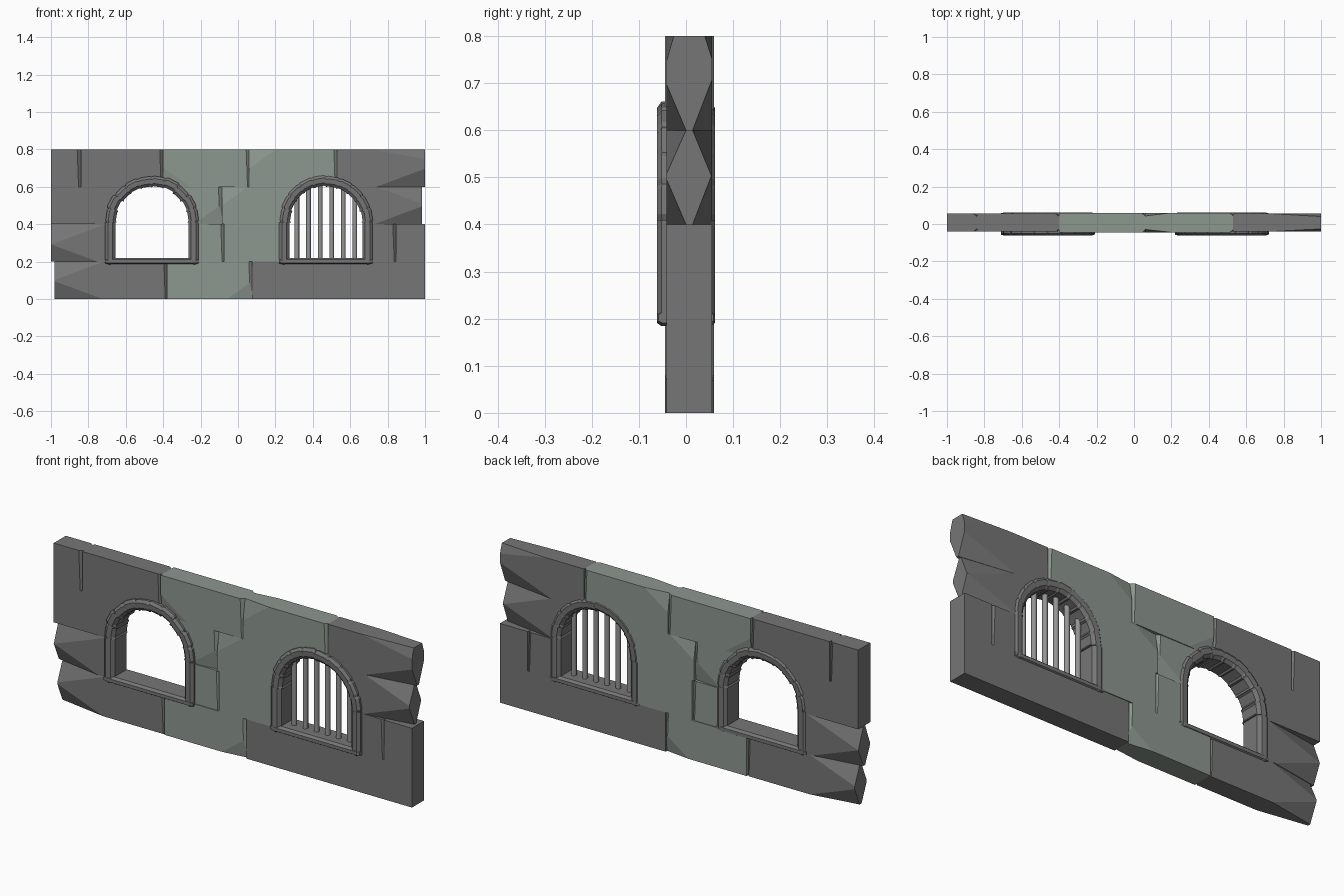
import bpy, bmesh, math, random
from mathutils import Vector

if "Cube" in bpy.data.objects:
    bpy.data.objects.remove(bpy.data.objects["Cube"])

random.seed(4)
WINDOWS = (-0.46, 0.47)      # window centre x
ARCH_Z, R_IN, R_OUT = 0.41, 0.195, 0.25
COURSE = 0.2                 # height of one course of stones


def material(name, c):
    m = bpy.data.materials.new(name)
    m.diffuse_color = (*c, 1)
    m.use_nodes = True
    m.node_tree.nodes["Principled BSDF"].inputs["Base Color"].default_value = m.diffuse_color
    return m


DARK = material("dark_stone", (0.18, 0.18, 0.18))
LIGHT = material("green_grey_stone", (0.27, 0.31, 0.28))
IRON = material("bar_grey", (0.3, 0.3, 0.3))


def finish(bm, name, mat):
    bmesh.ops.recalc_face_normals(bm, faces=bm.faces)
    me = bpy.data.meshes.new(name)
    bm.to_mesh(me)
    bm.free()
    me.materials.append(mat)
    ob = bpy.data.objects.new(name, me)
    bpy.context.collection.objects.link(ob)
    return ob


def loft(name, rings, mat):
    """Skin matching closed rings and cap both ends."""
    bm = bmesh.new()
    vs = [[bm.verts.new(p) for p in r] for r in rings]
    n = len(rings[0])
    for a, b in zip(vs, vs[1:]):
        for i in range(n):
            bm.faces.new((a[i], a[(i + 1) % n], b[(i + 1) % n], b[i]))
    bm.faces.new(vs[0])
    bm.faces.new(vs[-1])
    return finish(bm, name, mat)


def stone(x0, x1, z0, mat, cuts, bulge):
    """Block whose front and back corners are chipped by slanted planes.
    Each cut: x side, z side, length in x, length in z, depth in y."""
    bm = bmesh.new()
    bmesh.ops.create_cube(bm, size=1)
    size = Vector((x1 - x0, 0.096 + 2 * bulge, COURSE))
    mid = Vector(((x0 + x1) / 2, 0.007, z0 + COURSE / 2))
    for v in bm.verts:
        v.co = v.co * size + mid
    for sx, sz, lx, lz, d in cuts:
        for sy in (-1, 1):
            k = random.uniform(0.9, 1.1)
            corner = mid + Vector((sx, sy, sz)) * size / 2
            res = bmesh.ops.bisect_plane(
                bm, geom=bm.verts[:] + bm.edges[:] + bm.faces[:], dist=1e-6,
                plane_co=corner - Vector((sx * lx * k, 0, 0)),
                plane_no=Vector((sx / (lx * k), sy / d, sz / (lz * k))), clear_outer=True)
            bmesh.ops.holes_fill(bm, sides=0, edges=[
                e for e in res["geom_cut"] if isinstance(e, bmesh.types.BMEdge)])
    return finish(bm, "wall_stone", mat)


# Wall stones: joint positions in each course, bottom to top
courses = ((-0.98, -0.38, 0.075, 1), (-1, -0.4, -0.075, 0.35, 0.845, 1),
           (-1, -0.4, -0.085, 0.35, 0.985), (-1, -0.84, -0.4, 0.06, 0.53, 1))
walls = []
for row, joints in enumerate(courses):
    last = len(joints) - 2
    for i, (x0, x1) in enumerate(zip(joints, joints[1:])):
        light = -0.39 < (x0 + x1) / 2 < 0.3
        cuts = []
        # worn, tapered wall ends: lower left and upper right
        side = -1 if row < 2 and i == 0 else 1 if row > 1 and i == last else 0
        if side:
            for sz in (-1, 1):
                rim = row == 3 and sz > 0
                cuts.append((side, sz, 0.27, 0.05 if rim else 0.1, 0.015 if rim else 0.041))
        if i < last:       # narrow seam along each joint
            cuts.append((1, 1, 0.018, 0.5, 0.014))
        if light:          # one broad chip on each light stone
            cuts.append((random.choice((-1, 1)), random.choice((-1, 1)), 0.14, 0.1, 0.016))
        walls.append(stone(x0, x1, row * COURSE, LIGHT if light else DARK, cuts,
                           0.004 if light and x1 > 0 else 0))

# Window holes through the stones
cutters = []
for cx in WINDOWS:
    r = 0.222
    outline = [(cx - r, COURSE), (cx + r, COURSE)]
    for i in range(13):
        a = math.pi * i / 12
        outline.append((cx + r * math.cos(a), ARCH_Z + r * math.sin(a)))
    cutters.append(loft("window_cutter", [[(x, y, z) for x, z in outline] for y in (-0.2, 0.2)], DARK))
for w in walls:
    for c in cutters:
        m = w.modifiers.new("window", "BOOLEAN")
        m.operation, m.solver, m.object = "DIFFERENCE", "EXACT", c
bpy.context.view_layer.update()
dg = bpy.context.evaluated_depsgraph_get()
baked = [bpy.data.meshes.new_from_object(w.evaluated_get(dg)) for w in walls]
for w, me in zip(walls, baked):
    w.modifiers.clear()
    w.data = me
for c in cutters:
    bpy.data.objects.remove(c)

# Frame cross-section: distance outward from the opening centre, and y
half = [(R_OUT, -0.052), (0.236, -0.062), (0.21, -0.06), (R_IN, -0.046)]
profile = half + [(r, -y) for r, y in reversed(half)]
sill = [(-0.015, -0.052), (-0.009, -0.062), (0.008, -0.062), (0.018, -0.05)]
sill += [(z, -y) for z, y in reversed(sill)]
ARCH_STONES = 10

for cx in WINDOWS:
    # Arch stones
    for i in range(ARCH_STONES):
        shift = random.uniform(-0.004, 0.004)
        rings = []
        for t, s in ((0, -0.005), (0.15, 0), (0.85, 0), (1, -0.005)):
            a = math.pi * (i + t) / ARCH_STONES
            rings.append([(cx + (r + shift + s) * math.cos(a), y * (1 + s * 3),
                           ARCH_Z + (r + shift + s) * math.sin(a)) for r, y in profile])
        loft("arch_stone", rings, DARK)
    # Side posts
    for s in (-1, 1):
        loft("window_jamb", [[(cx + s * r, y, z) for r, y in profile] for z in (COURSE, ARCH_Z)], DARK)
    # Sill with thicker, tapered ends
    ends = [(0.25, 0.75), (0.225, 1.2), (0.215, 1)]
    rings = [[(cx + x, y * min(1, 0.76 + k / 4), 0.202 + z * k) for z, y in sill]
             for x, k in [(-x, k) for x, k in ends] + ends[::-1]]
    loft("window_sill", rings, DARK)

# Iron bars in the right window
for i in range(6):
    dx = (i - 2.5) * 0.062
    top = ARCH_Z + math.sqrt(0.205 ** 2 - dx ** 2) + 0.008
    ring = [(WINDOWS[1] + dx + 0.0125 * math.cos(math.tau * k / 10),
             0.0125 * math.sin(math.tau * k / 10)) for k in range(10)]
    bar = loft("window_bar", [[(x, y, z) for x, y in ring] for z in (0.21, top)], IRON)
    bpy.context.view_layer.objects.active = bar
    bar.select_set(True)
    bpy.ops.object.shade_smooth_by_angle(angle=math.radians(40))
    bar.select_set(False)
